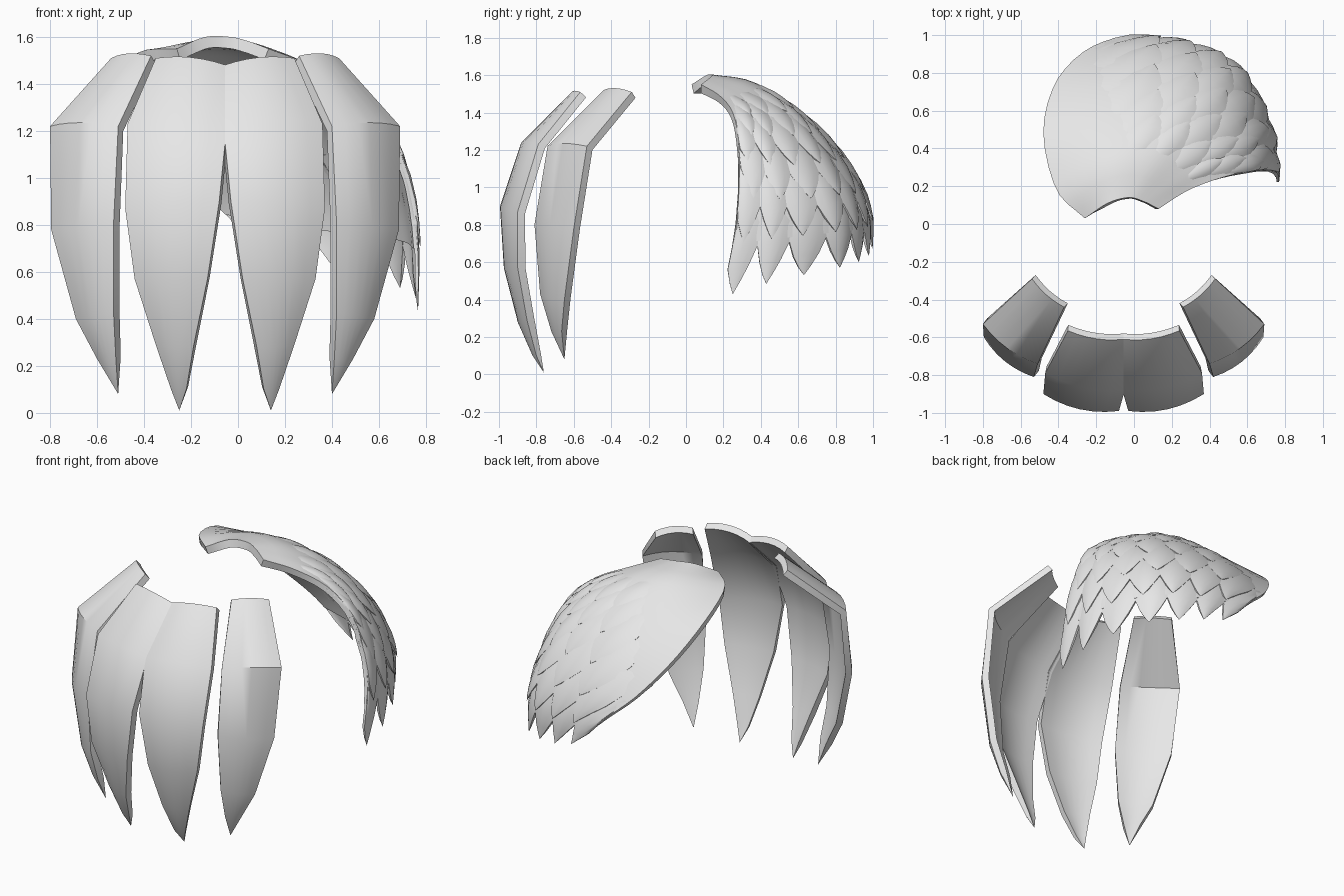
import bpy, bmesh
from mathutils import Vector as V

if "Cube" in bpy.data.objects:
    bpy.data.objects.remove(bpy.data.objects["Cube"])

grey = bpy.data.materials.new("light_grey")
grey.diffuse_color = (0.8, 0.8, 0.8, 1)
grey.use_nodes = True
grey.node_tree.nodes["Principled BSDF"].inputs["Base Color"].default_value = grey.diffuse_color


def add_shell(bm, outer, inner):
    """Closed shell between two equal grids of points."""
    rings = [[bm.verts.new(p) for p in o + n[::-1]] for o, n in zip(outer, inner)]
    m = len(rings[0])
    for a, b in zip(rings, rings[1:]):
        for j in range(m):
            k = (j + 1) % m
            bm.faces.new((a[j], a[k], b[k], b[j]))
    for r in (rings[0], rings[-1]):
        for j in range(m // 2 - 1):
            bm.faces.new((r[j], r[j + 1], r[m - 2 - j], r[m - 1 - j]))


def finish(name, bm, angle=0.7):
    bmesh.ops.remove_doubles(bm, verts=bm.verts[:], dist=0.0004)
    bmesh.ops.dissolve_degenerate(bm, edges=bm.edges[:], dist=0.0002)
    bmesh.ops.recalc_face_normals(bm, faces=bm.faces[:])
    me = bpy.data.meshes.new(name)
    bm.to_mesh(me)
    bm.free()
    me.materials.append(grey)
    ob = bpy.data.objects.new(name, me)
    bpy.context.collection.objects.link(ob)
    bpy.ops.object.select_all(action='DESELECT')
    ob.select_set(True)
    bpy.context.view_layer.objects.active = ob
    bpy.ops.object.shade_smooth_by_angle(angle=angle)


# ---- front plates: long pointed blades given by their two edges ----
INNER_L = [(-.06, -.61, 1.48), (-.062, -.88, 1.22), (-.03, -.99, .9), (.02, -.97, .57),
           (.08, -.9, .28), (.11, -.82, .1), (.14, -.76, .01)]
INNER_R = [(.24, -.565, 1.51), (.36, -.79, 1.23), (.37, -.9, .87), (.33, -.9, .57),
           (.24, -.85, .29), (.175, -.8, .1), (.14, -.76, .01)]
OUTER_L = [(.26, -.44, 1.52), (.40, -.74, 1.22), (.42, -.81, .8), (.42, -.78, .43),
           (.41, -.72, .23), (.40, -.65, .08)]
OUTER_R = [(.43, -.29, 1.51), (.69, -.53, 1.22), (.685, -.6, .78), (.58, -.65, .4),
           (.49, -.665, .23), (.40, -.65, .08)]
MID_X = -.055


def plate(name, left, right, mirrored, cols=7, thick=.042):
    left, right = [V(p) for p in left], [V(p) for p in right]
    mid = [(a + b) / 2 for a, b in zip(left, right)]
    outer, inner, last = [], [], len(mid) - 1
    n = V((0, -1, 0))
    for i, (a, b) in enumerate(zip(left, right)):
        w = (b - a).length
        if i < last:
            n = (mid[i + 1] - mid[max(i - 1, 0)]).cross(b - a).normalized()
        t = min(thick, w * .4)
        o, q = [], []
        for j in range(cols):
            u = j / (cols - 1)
            p = a.lerp(b, u) + n * (.09 * w * (1 - (2 * u - 1) ** 2))
            o.append(p)
            q.append(p - n * t)
        outer.append(o)
        inner.append(q)
    if mirrored:
        for row in outer + inner:
            for p in row:
                p.x = 2 * MID_X - p.x
    bm = bmesh.new()
    add_shell(bm, outer, inner)
    finish(name, bm)


for side, flip in (("right", False), ("left", True)):
    plate("inner_plate_" + side, INNER_L, INNER_R, flip)
    plate("outer_plate_" + side, OUTER_L, OUTER_R, flip)

# ---- shoulder cape: curved sheet through five ribs fanning from the neck ----
RIBS = [
    [(-.26, .03, 1.55), (-.41, .18, 1.54), (-.48, .48, 1.46), (-.42, .74, 1.27),
     (-.27, .91, 1.06), (-.08, .99, .88), (.1, 1.0, .68)],
    [(-.14, .11, 1.6), (-.13, .33, 1.57), (-.08, .55, 1.45), (.02, .75, 1.27),
     (.15, .9, 1.04), (.26, .96, .82), (.32, .96, .62)],
    [(-.03, .14, 1.6), (.09, .34, 1.555), (.23, .53, 1.43), (.38, .68, 1.24),
     (.49, .78, 1.02), (.55, .83, .8), (.57, .82, .57)],
    [(.05, .12, 1.58), (.22, .25, 1.52), (.41, .38, 1.41), (.57, .47, 1.23),
     (.67, .52, 1.0), (.72, .53, .77), (.74, .49, .5)],
    [(.13, .08, 1.55), (.29, .18, 1.49), (.48, .25, 1.4), (.63, .28, 1.25),
     (.72, .285, 1.03), (.765, .26, .75), (.765, .19, .41)],
]
RIBS = [[V(p) for p in r] for r in RIBS]


def spline(pts, u):
    u = min(max(u, 0), 1) * (len(pts) - 1)
    i = min(int(u), len(pts) - 2)
    f = u - i
    b, c = pts[i], pts[i + 1]
    a = pts[i - 1] if i else b * 2 - c
    d = pts[i + 2] if i + 2 < len(pts) else c * 2 - b
    return .5 * (2 * b + (c - a) * f + (2 * a - 5 * b + 4 * c - d) * f ** 2
                 + (3 * b - a - 3 * c + d) * f ** 3)


def surf(s, t):
    return spline([spline(r, t) for r in RIBS], s)


def lifted(s, t, h):
    s, t, e = min(max(s, 0), 1), min(max(t, 0), 1), .01
    ds = surf(min(s + e, 1), t) - surf(max(s - e, 0), t)
    dt = surf(s, min(t + e, 1)) - surf(s, max(t - e, 0))
    return surf(s, t) + ds.cross(dt).normalized() * h


# Smooth base of the cape, thinner toward the hem
bm = bmesh.new()
NS, NT, HEM = 20, 18, .86
grid = [[(j / NS, HEM * i / NT) for j in range(NS + 1)] for i in range(NT + 1)]
add_shell(bm, [[lifted(s, t, 0) for s, t in r] for r in grid],
          [[lifted(s, t, -.05 + .035 * t) for s, t in r] for r in grid])
finish("cape_base", bm)

# Feather outline: (fraction of length, fraction of half width)
OUTLINE = [(0, .75), (.25, .95), (.5, 1), (.68, .85), (.82, .55), (.92, .27), (1, 0)]


def feather(bm, s, t0, t1, half, lift):
    outer, inner = [], []
    for f, w in OUTLINE:
        o, q = [], []
        for j in range(5):
            u = j / 2 - 1
            ss = s + u * w * half
            tt = t0 + (t1 - t0) * f
            h = -.02 + lift * f ** .7 + .014 * (1 - u * u) * w
            o.append(lifted(ss, tt, h))
            q.append(lifted(ss, tt, h - .014 * min(1, 2 * w)))
        outer.append(o)
        inner.append(q)
    add_shell(bm, outer, inner)


# Overlapping feather rows: hem first, then upward
#       tip t, length, count, first s, last s, lift
ROWS = [(1.00, .40, 7, .05, .95, .024),
        (.86, .36, 7, .13, .95, .036),
        (.72, .32, 6, .20, .92, .036),
        (.59, .28, 6, .26, .95, .034),
        (.47, .24, 5, .33, .90, .030),
        (.36, .20, 4, .38, .85, .026)]
for k, (tip, length, count, s0, s1, lift) in enumerate(ROWS):
    bm = bmesh.new()
    step = (s1 - s0) / (count - 1)
    for i in range(count):
        feather(bm, s0 + i * step, tip - length, tip, step * .6, lift)
    finish("feather_row_%d" % (k + 1), bm)
